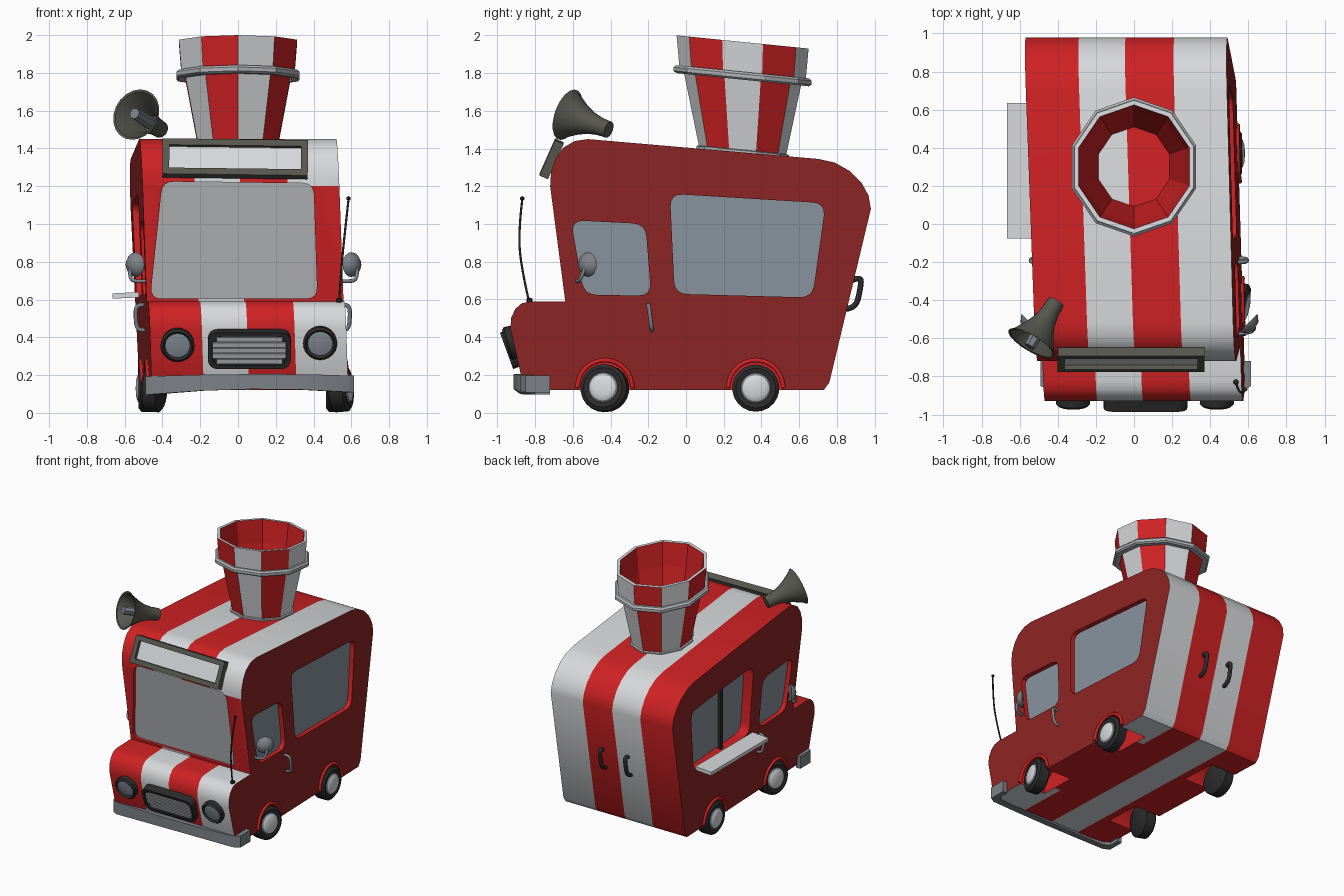
import bpy, bmesh, math
from mathutils import Matrix, Vector

if "Cube" in bpy.data.objects:
    bpy.data.objects.remove(bpy.data.objects["Cube"])

def mat(name, r, g, b):
    m = bpy.data.materials.new(name)
    lin = lambda c: c / 12.92 if c < 0.04 else ((c + 0.055) / 1.055) ** 2.4
    m.diffuse_color = (lin(r), lin(g), lin(b), 1)
    m.use_nodes = True
    m.node_tree.nodes["Principled BSDF"].inputs["Base Color"].default_value = m.diffuse_color
    return m

RED = mat("bright red", .81, .13, .14)
DARKRED = mat("side red", .55, .14, .14)
WHITE = mat("white", .84, .85, .86)
PALE = mat("windscreen grey", .70, .71, .72)
GLASS = mat("side glass", .53, .57, .61)
METAL = mat("metal grey", .49, .51, .53)
BLACK = mat("rubber black", .17, .17, .17)
OLIVE = mat("olive grey", .34, .34, .31)
BODY = [RED, WHITE, DARKRED, GLASS, PALE]

def finish(name, bm, mats, smooth=None):
    bmesh.ops.remove_doubles(bm, verts=bm.verts, dist=1e-5)
    bmesh.ops.recalc_face_normals(bm, faces=bm.faces)
    me = bpy.data.meshes.new(name)
    bm.to_mesh(me)
    bm.free()
    for m in mats:
        me.materials.append(m)
    ob = bpy.data.objects.new(name, me)
    bpy.context.collection.objects.link(ob)
    bpy.ops.object.select_all(action='DESELECT')
    bpy.context.view_layer.objects.active = ob
    ob.select_set(True)
    if smooth:
        bpy.ops.object.shade_smooth_by_angle(angle=math.radians(smooth))
    return ob

def lathe(name, prof, segs, M, mats, rule=lambda i, k: 0, smooth=40):
    bm = bmesh.new()
    rings = []
    for r, h in prof:
        angs = [-math.pi / 2 + 2 * math.pi * k / segs for k in range(segs)]
        rings.append([bm.verts.new(M @ Vector((r * math.cos(a), r * math.sin(a), h))) for a in angs])
    for i in range(len(prof) - 1):
        for k in range(segs):
            j = (k + 1) % segs
            f = bm.faces.new((rings[i][k], rings[i][j], rings[i + 1][j], rings[i + 1][k]))
            f.material_index = rule(i, k)
    return finish(name, bm, mats, smooth)

def aim(pos, direction):
    return Matrix.Translation(pos) @ Vector(direction).to_track_quat('Z', 'Y').to_matrix().to_4x4()

def tube(name, pts, r, m):
    cu = bpy.data.curves.new(name, 'CURVE')
    cu.dimensions, cu.bevel_depth, cu.bevel_resolution, cu.use_fill_caps = '3D', r, 2, True
    cu.resolution_u = 4
    sp = cu.splines.new('NURBS')
    sp.points.add(len(pts) - 1)
    for p, q in zip(sp.points, pts):
        p.co = (*q, 1)
    sp.order_u, sp.use_endpoint_u = 3, True
    cu.materials.append(m)
    ob = bpy.data.objects.new(name, cu)
    bpy.context.collection.objects.link(ob)
    bpy.ops.object.select_all(action='DESELECT')
    bpy.context.view_layer.objects.active = ob
    ob.select_set(True)
    bpy.ops.object.convert(target='MESH')

def box(name, M, size, m):
    bm = bmesh.new()
    bmesh.ops.create_cube(bm, size=1, matrix=M @ Matrix.Diagonal((*size, 1)))
    finish(name, bm, [m])

def rounded(pts, r, n=4):
    out, P = [], [Vector(p) for p in pts]
    for i, p in enumerate(P):
        a = p + (P[i - 1] - p).normalized() * r
        b = p + (P[(i + 1) % len(P)] - p).normalized() * r
        for k in range(n + 1):
            t = k / n
            out.append(a * (1 - t) ** 2 + p * 2 * t * (1 - t) + b * t * t)
    return out

def prism(bm, outer, inner, side_mat, cap_mat):
    A, B = [bm.verts.new(p) for p in outer], [bm.verts.new(p) for p in inner]
    bm.faces.new(A).material_index = side_mat
    bm.faces.new(B).material_index = cap_mat
    for i in range(len(A)):
        j = (i + 1) % len(A)
        bm.faces.new((A[i], A[j], B[j], B[i])).material_index = side_mat

def framed_plate(name, w, h, r, depth, rim, recess, M, mats):
    bm = bmesh.new()
    c = rounded([(-w/2, -h/2), (w/2, -h/2), (w/2, h/2), (-w/2, h/2)], r)
    levels = []
    for sx, z in ((0, 0), (0, depth), (rim, depth), (rim, depth - recess)):
        levels.append([bm.verts.new(M @ Vector((p.x * (1 - 2*sx/w), p.y * (1 - 2*sx/h), z))) for p in c])
    for A, B in zip(levels, levels[1:]):
        for i in range(len(A)):
            j = (i + 1) % len(A)
            bm.faces.new((A[i], A[j], B[j], B[i]))
    bm.faces.new(levels[0])
    bm.faces.new(levels[-1]).material_index = 1
    finish(name, bm, mats)

def X(t, y, z):  # slightly skewed side walls, t = 0 left, 1 right
    return (1 - t) * (-.486 - .04*y - .04*z) + t * (.563 - .03*y - .04*z)

# Striped body: side profile carried across the stripe borders
PROFILE = [(-.84, .12), (-.875, .2), (-.93, .44), (-.928, .5), (-.905, .55), (-.87, .58), (-.82, .59),
           (-.64, .59), (-.72, 1.2), (-.715, 1.28), (-.69, 1.35), (-.65, 1.405), (-.59, 1.44), (-.52, 1.45),
           (.70, 1.345), (.79, 1.325), (.87, 1.28), (.93, 1.22), (.968, 1.15), (.98, 1.08),
           (.76, .16), (.73, .12), (.42, .12), (-.46, .12)]
STRIPES = [0, .265, .496, .737, 1]
bm = bmesh.new()
loops = [[bm.verts.new((X(t, y, z), y, z)) for y, z in PROFILE] for t in STRIPES]
for s in range(4):
    for i in range(len(PROFILE)):
        j = (i + 1) % len(PROFILE)
        f = bm.faces.new((loops[s][i], loops[s][j], loops[s+1][j], loops[s+1][i]))
        plain = s == 3 and i in (7, 22)   # red screen surround and red sill underneath
        f.material_index = 0 if plain else s % 2
bm.faces.new(loops[0]).material_index = 2
bm.faces.new(loops[-1]).material_index = 2
body = finish("body", bm, BODY)

# Cutter with window recesses and wheel wells
WHEELS = [(-.43, 1), (.37, 0)]
DOOR = [(-.61, 1.02), (-.215, 1.0), (-.185, .62), (-.54, .625)]
SIDE = [(-.085, 1.16), (.74, 1.11), (.67, .61), (-.06, .63)]
bm = bmesh.new()
for t, s in ((0, -1), (1, 1)):
    for pts, depth in ((DOOR, .035), (SIDE, .08 if t == 0 else .035)):
        c = rounded(pts, .07)
        prism(bm, [(X(t, *p) + s*.05, *p) for p in c], [(X(t, *p) - s*depth, *p) for p in c], 0, 3)
    for wy, _ in WHEELS:
        c = [(wy + .14*math.cos(a*math.pi/12), .135 + .14*math.sin(a*math.pi/12)) for a in range(24)]
        prism(bm, [(X(t, *p) + s*.1, *p) for p in c], [(X(t, *p) - s*.22, *p) for p in c], 0, 0)
c = rounded([(-.40, 1.225), (.40, 1.215), (.42, .605), (-.465, .605)], .06)
front = lambda z: -.64 - .08 * (z - .59) / .61
prism(bm, [(p.x, front(p.y) - .05, p.y) for p in c], [(p.x, front(p.y) + .025, p.y) for p in c], 0, 4)
cutter = finish("cutter", bm, BODY)
mod = body.modifiers.new("cut", 'BOOLEAN')
mod.object, mod.operation, mod.solver = cutter, 'DIFFERENCE', 'EXACT'
bpy.ops.object.select_all(action='DESELECT')
bpy.context.view_layer.objects.active = body
body.select_set(True)
bpy.ops.object.modifier_apply(modifier="cut")
bpy.data.objects.remove(cutter)
bpy.ops.object.shade_smooth_by_angle(angle=math.radians(32))

# Wheels (front pair steered), arch lips, door handles, mirrors on both sides
TYRE = [(0, -.05), (.105, -.05), (.125, -.035), (.125, .035), (.105, .05), (.08, .045), (.07, .055), (.045, .063), (0, .066)]
for t, s, side in ((0, -1, "left"), (1, 1, "right")):
    for wy, steer in WHEELS:
        pos = (X(t, wy, .13) - s*.03, wy, .13)
        d = Matrix.Rotation(-.22 * steer, 3, 'Z') @ Vector((s, 0, .08 if steer else 0))
        end = "front" if steer else "rear"
        lathe(f"{end}_{side}_wheel", TYRE, 22, aim(pos, d), [BLACK, METAL, WHITE],
              lambda i, k: 0 if i < 5 else 1 if i == 5 else 2)
        arc = [(wy + .147*math.cos(math.pi*k/10), .132 + .147*math.sin(math.pi*k/10)) for k in range(11)]
        tube(f"{end}_{side}_arch", [(X(t, *p) + s*.004, *p) for p in arc], .012, RED)
    hx = X(t, -.19, .5)
    tube(f"{side}_door_handle", [(hx - s*.01, -.20, .57), (hx + s*.04, -.20, .58), (hx + s*.045, -.19, .51),
                                 (hx + s*.035, -.18, .43), (hx - s*.01, -.18, .44)], .011, METAL)
    mx = X(t, -.55, .72)
    tube(f"{side}_mirror_arm", [(mx - s*.02, -.58, .70), (mx + s*.06, -.57, .69), (mx + s*.085, -.55, .73),
                                (mx + s*.075, -.53, .78)], .010, METAL)
    lathe(f"{side}_mirror", [(0, -.03), (.04, -.02), (.062, .005), (.066, .015), (.055, .012), (0, .01)], 16,
          aim((mx + s*.06, -.53, .785), (-s, 1, 0)), [METAL])

# Serving counter and window post on the left
box("serving_counter", Matrix.Translation((-.595, .28, .622)) @ Matrix.Rotation(-.05, 4, 'Y'), (.14, .71, .028), WHITE)
box("window_post", Matrix.Translation((-.475, .25, .87)), (.025, .03, .52), BLACK)

# Headlights, grille and bumper
tilt = Matrix.Rotation(math.radians(106), 4, 'X')
for x, z, n in ((-.32, .365, "left"), (.435, .375, "right")):
    lathe(f"{n}_headlight", [(0, -.03), (.085, -.03), (.09, .03), (.078, .042), (.066, .03), (0, .042)], 24,
          Matrix.Translation((x, -.913, z)) @ tilt, [BLACK, GLASS], lambda i, k: i // 4)
G = Matrix.Translation((.06, -.895, .348)) @ Matrix.Rotation(math.radians(110), 4, 'X')
framed_plate("grille", .44, .205, .06, .06, .022, .02, G, [BLACK, BLACK])
for k in range(-2, 3):
    box("grille_slat", G @ Matrix.Translation((0, k * .031, .045)), (.35 if abs(k) == 2 else .39, .024, .018), PALE)
bm = bmesh.new()
path = [(-.49, -.72), (-.49, -.85), (-.44, -.88), (-.2, -.905), (.06, -.915), (.33, -.905), (.57, -.88), (.615, -.85), (.615, -.72)]
rows = []
for x, y in path:
    lift = .025 * (1 - ((x - .06) / .56) ** 2) + .012 * x
    ix, iy = .06 + (x - .06) * .93, y + (.05 if y < -.8 else 0)
    rows.append([bm.verts.new(p) for p in ((x, y, .10 + lift), (x, y, .195 + lift*.4), (ix, iy, .195 + lift*.4), (ix, iy, .10 + lift))])
for A, B in zip(rows, rows[1:]):
    for i in range(4):
        bm.faces.new((A[i], A[(i+1) % 4], B[(i+1) % 4], B[i]))
bm.faces.new(rows[0])
bm.faces.new(rows[-1])
finish("front_bumper", bm, [METAL], 30)

# Roof sign
framed_plate("roof_sign", .77, .205, .004, .05, .036, .025,
             Matrix.Translation((-.015, -.69, 1.335)) @ Matrix.Rotation(.012, 4, 'Y') @ Matrix.Rotation(math.radians(66), 4, 'X'),
             [OLIVE, WHITE])

# Striped ten-sided tub on the roof, sheared to the roof slope
S = Matrix.Identity(4)
S[2][1] = -.1
S = Matrix.Translation((0, .3, 0)) @ S @ Matrix.Diagonal((.94, 1, 1, 1))
lathe("roof_tub", [(.225, 1.36), (.315, 1.79), (.335, 1.80), (.35, 1.965), (.325, 1.965), (.30, 1.79), (.205, 1.36), (.225, 1.36)],
      10, S, [RED, WHITE], lambda i, k: (k + 1) % 2 if i < 3 else 1 if i == 3 else 0, None)
lathe("tub_band", [(.315, 1.765), (.352, 1.765), (.365, 1.775), (.365, 1.795), (.352, 1.807), (.325, 1.807), (.315, 1.765)],
      10, S, [PALE], smooth=None)
lathe("tub_base_ring", [(.22, 1.36), (.245, 1.36), (.245, 1.39), (.225, 1.395), (.22, 1.36)], 10, S, [PALE], smooth=None)

# Loudhailer
H = aim((-.41, -.41, 1.50), (-.13, -.22, .08))
lathe("roof_horn", [(0, 0), (.045, 0), (.048, .06), (.06, .12), (.085, .18), (.125, .25), (.14, .265),
                    (.128, .262), (.075, .18), (.045, .1), (0, .09)], 20, H, [OLIVE])
lathe("horn_core", [(0, .09), (.036, .09), (.03, .285), (0, .285)], 7, H, [METAL], smooth=None)

# Aerial
tube("aerial", [(.535, -.83, .58), (.545, -.87, .75), (.565, -.89, .95), (.585, -.868, 1.13)], .006, BLACK)
lathe("aerial_tip", [(0, -.013), (.011, -.006), (.011, .006), (0, .013)], 8, Matrix.Translation((.585, -.868, 1.135)), [BLACK])
lathe("aerial_base", [(.016, 0), (.016, .02), (0, .025)], 8, Matrix.Translation((.535, -.83, .585)), [BLACK])

# Rear door handles
for x in (.10, -.12):
    tube("rear_handle", [(x, .875, .70), (x, .93, .725), (x, .925, .66), (x, .90, .55), (x, .84, .55)], .015, BLACK)
